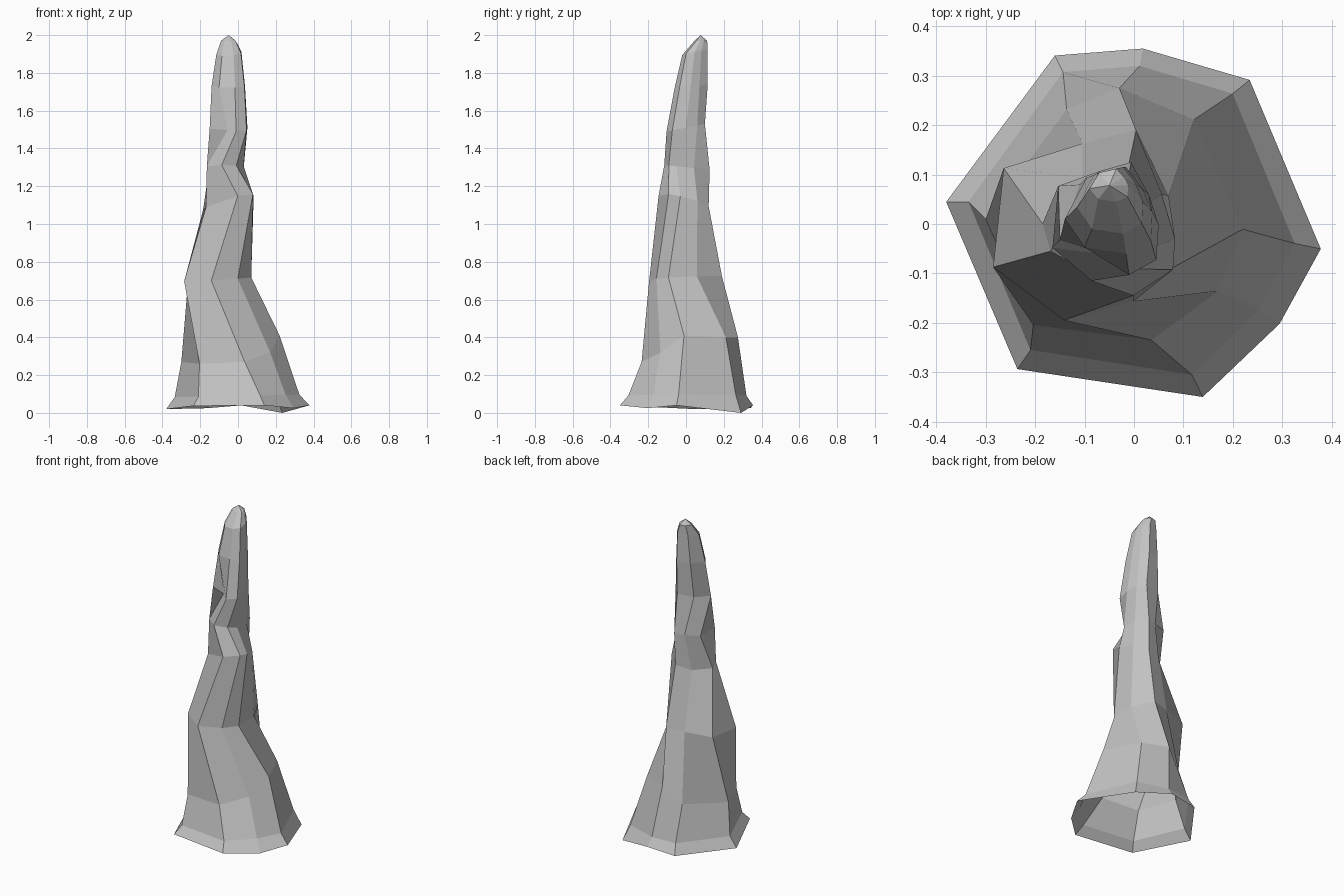
import bpy
import bmesh

cube = bpy.data.objects.get("Cube")
if cube:
    bpy.data.objects.remove(cube)

# Cross-section outlines, eight ridges each, inside a unit box
FOOT = [(-.42, .96), (.05, 1), (.62, .82), (1, -.15),
        (.78, -.58), (.37, -1), (-.62, -.84), (-1, .12)]
FLARE = [(-.37, .83), (.04, 1), (.62, .75), (1, -.12),
         (.81, -.61), (.29, -1), (-.63, -.88), (-1, -.04)]
LEAN = [(.02, .86), (.63, 1), (1, .31), (1, -.47),
        (.6, -.8), (-.19, -1), (-1, -.44), (-.88, .6)]
BULGE = [(-.4, .8), (.3, 1), (.8, .55), (1, -.13),
         (.97, -.6), (.37, -1), (-.88, -.32), (-1, .1)]
NOTCH = [(-.6, .8), (.4, 1), (.8, .6), (1, 0),
         (.95, -.7), (.4, -1), (-.05, -.6), (-1, -.3)]
TWIST = [(-.5, .76), (.4, 1), (.78, .5), (1, -.03),
         (.97, -.7), (.4, -1), (-.55, -.85), (-1, -.2)]

# Uneven heights of the ground rim and of the flare above it
RIM = [0, .015, -.025, .015, 0, .015, .012, -.005]
KNEE = [-.02, .08, .08, .09, 0, -.05, -.06, -.05]
LEVEL = [0] * 8

# Rings: outline, x range, y range, height, slope along x and y, lifts
RINGS = [
    (FOOT, -.38, .378, -.35, .355, .025, 0, 0, RIM),
    (FOOT, -.335, .325, -.305, .32, .09, .02, 0, LEVEL),
    (FLARE, -.30, .22, -.235, .275, .32, 0, 0, KNEE),
    (LEAN, -.285, .07, -.195, .19, .71, .06, .04, LEVEL),
    (BULGE, -.185, .083, -.145, .12, 1.11, .25, -.2, LEVEL),
    (LEAN, -.165, .03, -.115, .125, 1.30, 0, -.1, LEVEL),
    (NOTCH, -.15, .05, -.103, .10, 1.51, 0, .2, LEVEL),
    (TWIST, -.14, .037, -.06, .115, 1.73, 0, .1, LEVEL),
    (TWIST, -.115, .018, -.02, .115, 1.905, .1, .2, LEVEL),
    (TWIST, -.09, -.012, .045, .112, 1.97, 0, 0, LEVEL),
]


def add_ring(bm, outline, x0, x1, y0, y1, z, sx, sy, lifts):
    cx, cy = (x0 + x1) / 2, (y0 + y1) / 2
    hx, hy = (x1 - x0) / 2, (y1 - y0) / 2
    return [bm.verts.new((cx + u * hx, cy + v * hy,
                          z + u * hx * sx + v * hy * sy + lift))
            for (u, v), lift in zip(outline, lifts)]


# Twisting rock spire, open underneath
bm = bmesh.new()
rings = [add_ring(bm, *ring) for ring in RINGS]
for low, high in zip(rings, rings[1:]):
    for i in range(len(low)):
        j = (i + 1) % len(low)
        bm.faces.new((low[i], high[i], high[j], low[j]))

# Blunt tip
tip = bm.verts.new((-.05, .078, 2))
for a, b in zip(rings[-1], rings[-1][1:] + rings[-1][:1]):
    bm.faces.new((a, tip, b))
bmesh.ops.recalc_face_normals(bm, faces=bm.faces)

mesh = bpy.data.meshes.new("rock_spire")
bm.to_mesh(mesh)
bm.free()
spire = bpy.data.objects.new("rock_spire", mesh)
bpy.context.scene.collection.objects.link(spire)

# Plain grey stone
stone = bpy.data.materials.new("grey_stone")
stone.use_nodes = True
colour = (.54, .54, .54, 1)
stone.diffuse_color = colour
stone.node_tree.nodes["Principled BSDF"].inputs["Base Color"].default_value = colour
mesh.materials.append(stone)
